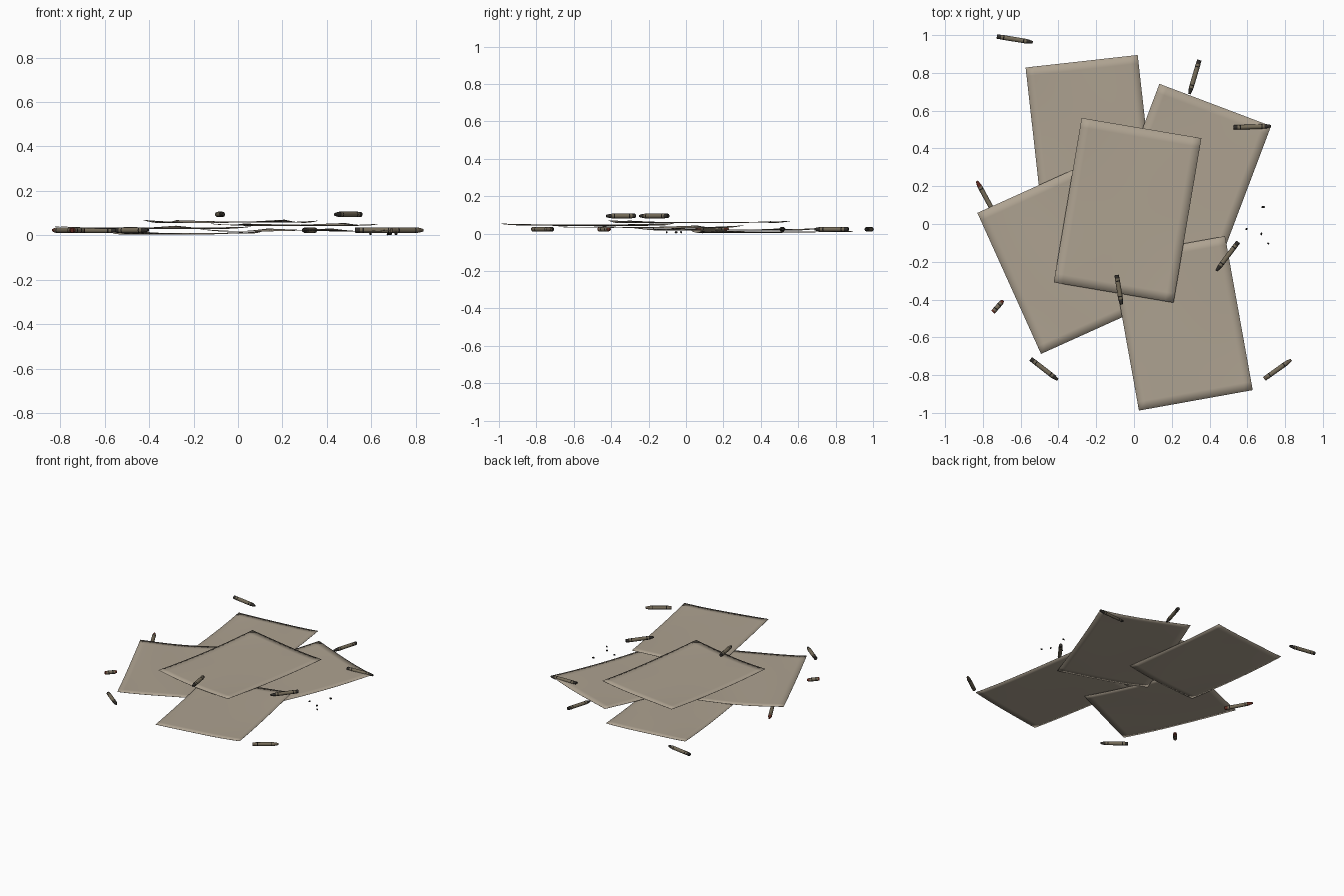
import bpy, bmesh, math
from mathutils import Matrix, Vector

if "Cube" in bpy.data.objects:
    bpy.data.objects.remove(bpy.data.objects["Cube"])


def mat(name, r, g, b):
    m = bpy.data.materials.new(name)
    m.diffuse_color = (r, g, b, 1)
    m.use_nodes = True
    m.node_tree.nodes["Principled BSDF"].inputs["Base Color"].default_value = m.diffuse_color
    return m


PAPER = mat("paper_beige", 0.42, 0.36, 0.28)
WRAP = mat("wrapper_olive", 0.18, 0.15, 0.10)
BLACK = mat("band_black", 0.012, 0.011, 0.010)
CHAR = mat("wax_charcoal", 0.03, 0.027, 0.023)
RED = mat("wax_dull_red", 0.12, 0.025, 0.015)
TAN = mat("wax_brown", 0.14, 0.11, 0.075)


def finish(name, bm, mats):
    me = bpy.data.meshes.new(name)
    bm.to_mesh(me)
    bm.free()
    ob = bpy.data.objects.new(name, me)
    bpy.context.collection.objects.link(ob)
    for m in mats:
        me.materials.append(m)
    bpy.context.view_layer.objects.active = ob
    bpy.ops.object.select_all(action='DESELECT')
    ob.select_set(True)
    bpy.ops.object.shade_smooth_by_angle(angle=math.radians(40))
    return ob


# Paper sheets: softly waved grids with slightly lifted corners
def sheet(name, x, y, z, w, l, deg, phase):
    bm = bmesh.new()
    bmesh.ops.create_grid(bm, x_segments=14, y_segments=18, size=1)
    for v in bm.verts:
        u, t = v.co.x, v.co.y
        lift = 0.009 * (u * t) ** 2 + 0.0025 * math.sin(2.6 * u + 1.9 * t + phase)
        v.co = Vector((u * w / 2, t * l / 2, lift))
    bm.transform(Matrix.Translation((x, y, z)) @ Matrix.Rotation(math.radians(deg), 4, 'Z'))
    ob = finish(name, bm, [PAPER])
    s = ob.modifiers.new("thickness", 'SOLIDIFY')
    s.thickness = 0.0015


sheet("sheet_back_left", -0.232, 0.459, 0.008, 0.597, 0.81, 6.4, 0.0)
sheet("sheet_back_right", 0.278, 0.228, 0.020, 0.632, 0.86, -20.7, 1.5)
sheet("sheet_left", -0.385, -0.19, 0.032, 0.605, 0.819, 24.3, 3.0)
sheet("sheet_front_right", 0.254, -0.526, 0.045, 0.612, 0.828, 10.2, 4.2)
sheet("sheet_top", -0.034, 0.0725, 0.059, 0.643, 0.883, -9.6, 0.8)


# Crayons: revolved profile from the base end to the tapered tip
def crayon(name, base, tip, z, wax, r=0.0125):
    a, b = Vector((*base, z)), Vector((*tip, z))
    length = (b - a).length
    k = min(1, length / 0.19)
    d0, d1 = 0.022 * k, length - 0.034 * k
    bw = 0.006
    # (distance, radius, material of the section that follows)
    prof = [(0, r * 0.85, 1), (0.003, r * 0.95, 1), (d0, r * 0.95, 0), (d0, r, 0),
            (d0 + 0.012, r, 2), (d0 + 0.012 + bw, r, 0),
            (d1 - 0.012 - bw, r, 2), (d1 - 0.012, r, 0),
            (d1, r, 0), (d1, r * 0.92, 1), (d1 + 0.010 * k, r * 0.9, 1), (length, r * 0.5, 1)]
    n = 16
    bm = bmesh.new()
    rings = [[bm.verts.new((rad * math.cos(i * math.tau / n), rad * math.sin(i * math.tau / n), d))
              for i in range(n)] for d, rad, _ in prof]
    for (lo, hi), (_, _, m) in zip(zip(rings, rings[1:]), prof):
        for i in range(n):
            j = (i + 1) % n
            bm.faces.new((lo[i], lo[j], hi[j], hi[i])).material_index = m
    bm.faces.new(rings[0][::-1]).material_index = 1
    bm.faces.new(rings[-1]).material_index = 1
    rot = (b - a).to_track_quat('Z', 'Y').to_matrix().to_4x4()
    bm.transform(Matrix.Translation(a) @ rot)
    finish(name, bm, [WRAP, wax, BLACK])


G, T = 0.023, 0.094   # resting heights: beside the sheets, on top of them
crayon("crayon_back_left", (-0.726, 0.993), (-0.536, 0.962), G, CHAR)
crayon("crayon_back", (0.346, 0.868), (0.293, 0.688), G, CHAR)
crayon("crayon_right", (0.526, 0.511), (0.726, 0.518), G, CHAR)
crayon("crayon_left", (-0.738, 0.055), (-0.832, 0.227), G, RED)
crayon("crayon_on_front_sheet", (0.552, -0.095), (0.436, -0.248), T, CHAR)
crayon("crayon_on_top_sheet", (-0.092, -0.27), (-0.066, -0.427), T, CHAR)
crayon("crayon_stub", (-0.747, -0.467), (-0.693, -0.405), G, RED)
crayon("crayon_front_left", (-0.547, -0.714), (-0.404, -0.825), G, CHAR)
crayon("crayon_front_right", (0.69, -0.82), (0.832, -0.719), G, TAN)

# Wax crumbs
for i, (x, y, s, deg) in enumerate([(0.684, 0.09, 0.022, 10), (0.596, -0.026, 0.015, 40),
                                    (0.674, -0.053, 0.017, 80), (0.711, -0.103, 0.015, -30)]):
    bm = bmesh.new()
    bmesh.ops.create_icosphere(bm, subdivisions=1, radius=0.5)
    bm.transform(Matrix.Translation((x, y, 0.007)) @ Matrix.Rotation(math.radians(deg), 4, 'Z')
                 @ Matrix.Diagonal((s, s * 0.65, 0.014, 1)))
    finish(f"wax_crumb_{i + 1}", bm, [BLACK])
